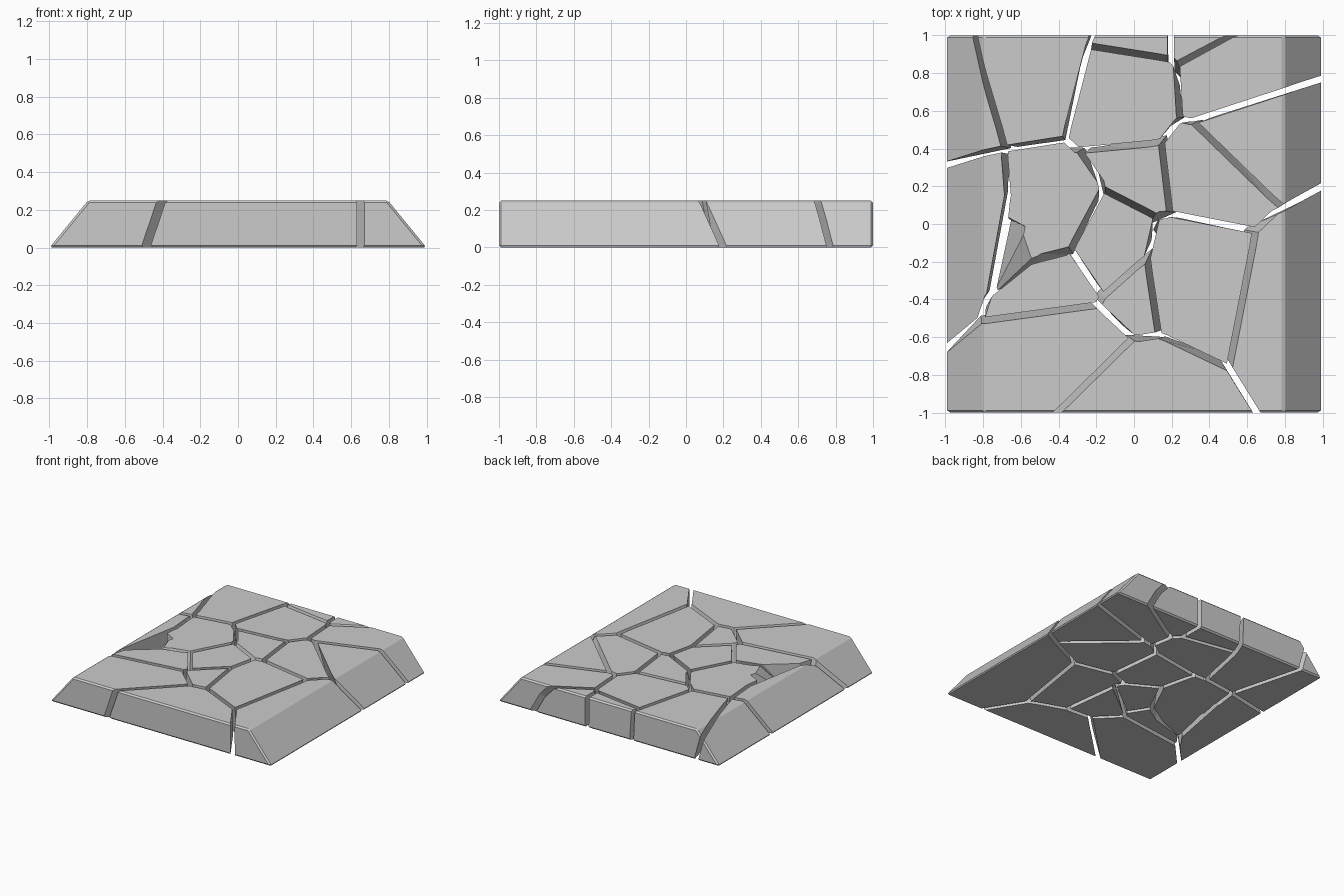
import bpy, bmesh
from mathutils import Vector

if "Cube" in bpy.data.objects:
    bpy.data.objects.remove(bpy.data.objects["Cube"])

H, GAP, OVER = 0.25, 0.017, 0.15

# Crack junctions: top x, top y, bottom x, bottom y
J = {
    1: (-.685, .40, -.63, .39), 3: (-.67, .15, -.65, .18),
    4: (-.765, -.37, -.75, -.36), 5: (-.815, -.515, -.82, -.47),
    6: (-.335, -.135, -.31, -.17), 7: (-.165, .185, -.17, .12),
    8: (.115, .04, .08, -.02), 9: (.19, .055, .24, .05),
    10: (.145, .435, .19, .49), 11: (.245, .555, .29, .56),
    12: (.31, .545, .37, .57), 13: (.79, .085, .87, .13),
    14: (.645, -.035, .57, -.02), 15: (.505, -.765, .46, -.69),
    16: (.13, -.59, .17, -.58), 17: (-.005, -.605, -.05, -.57),
    18: (-.19, -.43, -.23, -.39), 19: (-.165, -.385, -.20, -.34),
    20: (.07, -.18, .11, -.10), 21: (-.365, .45, -.35, .43),
    22: (-.29, .39, -.25, .42), 23: (-.24, .945, -.255, .88),
    24: (.195, .875, .20, .80), 25: (.225, .845, .26, .74),
}
# Chipped corner of the middle-left stone
J.update({
    'p': (-.685, .03, -.68, .03), 'q': (-.52, -.19, -.48, -.27),
    'r': (-.60, -.07, -.75, -.36),
})
# Crack ends and corners outside the slab
J.update({
    'b1': (-.92, 1.2, -.85, 1.2), 'b2': (-1.2, .29, -1.2, .27),
    'b3': (-1.2, -.88, -1.2, -.87), 'b4': (.775, -1.2, .775, -1.2),
    'b5': (-.61, -1.2, -.695, -1.2), 'b6': (-.235, 1.2, -.14, 1.2),
    'b7': (.195, 1.2, .195, 1.2), 'b8': (.86, 1.2, 1.0, 1.2),
    'b9': (1.2, .835, 1.2, .835), 'b10': (1.2, .31, 1.2, .31),
    'c1': (-1.2, -1.2, -1.2, -1.2), 'c2': (1.2, -1.2, 1.2, -1.2),
    'c3': (1.2, 1.2, 1.2, 1.2), 'c4': (-1.2, 1.2, -1.2, 1.2),
})

# Stones, each a counter-clockwise loop of junctions
STONES = {
    'corner_stone_back_left': ['b2', 1, 'b1', 'c4'],
    'stone_back_left': [1, 21, 23, 'b6', 'b1'],
    'stone_back_inner': [21, 22, 10, 11, 25, 24, 23],
    'stone_back_edge': [23, 24, 'b7', 'b6'],
    'stone_back_wedge': [24, 25, 'b8', 'b7'],
    'corner_stone_back_right': [11, 12, 'b9', 'c3', 'b8', 25],
    'stone_right_edge': [13, 'b10', 'b9', 12],
    'stone_right_inner': [9, 14, 13, 12, 11, 10],
    'corner_stone_front_right': ['b4', 'c2', 'b10', 13, 14, 15],
    'stone_front_inner': [16, 15, 14, 9, 8, 20],
    'stone_front_edge': ['b5', 'b4', 15, 16, 17],
    'corner_stone_front_left': ['b3', 'c1', 'b5', 17, 18, 5],
    'stone_left_wedge': [5, 18, 19, 6, 'q', 4],
    'stone_small': [18, 17, 16, 20, 19],
    'stone_center': [19, 20, 8, 7, 6],
    'stone_center_back': [7, 8, 9, 10, 22],
    'stone_left_inner': ['q', 6, 7, 22, 21, 1, 3, 'p', 'r'],
    'stone_left_edge': ['b3', 5, 4, 3, 1, 'b2'],
}


def inset(pts, d):
    """Move every edge of a counter-clockwise loop inward by d."""
    out = []
    for i, p in enumerate(pts):
        e1 = (p - pts[i - 1]).normalized()
        e2 = (pts[(i + 1) % len(pts)] - p).normalized()
        n1, n2 = Vector((-e1.y, e1.x)), Vector((-e2.y, e2.x))
        out.append(p + (n1 + n2) * d / max(1 + n1.dot(n2), 0.3))
    return out


def prism(name, low, high, z0, z1, bevel=0):
    bm = bmesh.new()
    a = [bm.verts.new((p.x, p.y, z0)) for p in low]
    b = [bm.verts.new((p.x, p.y, z1)) for p in high]
    n = len(a)
    bm.faces.new(a[::-1])
    bm.faces.new(b)
    walls = [bm.faces.new((a[i], a[(i + 1) % n], b[(i + 1) % n], b[i])) for i in range(n)]
    if bevel:
        bmesh.ops.bevel(bm, geom=bm.edges[:], offset=bevel, segments=1,
                        affect='EDGES', clamp_overlap=True)
    else:
        bmesh.ops.triangulate(bm, faces=walls)
    bmesh.ops.recalc_face_normals(bm, faces=bm.faces[:])
    me = bpy.data.meshes.new(name)
    bm.to_mesh(me)
    bm.free()
    ob = bpy.data.objects.new(name, me)
    bpy.context.collection.objects.link(ob)
    return ob


# Whole slab with two sloped sides, used to trim the stones
def rect(w):
    return [Vector((sx * w, sy)) for sx, sy in ((-1, -1), (1, -1), (1, 1), (-1, 1))]


slab = prism('slab_trim', rect(1.0), rect(0.795), 0, H, bevel=0.012)
slab.hide_render = True

# Cracked stones
for name, loop in STONES.items():
    top = inset([Vector(J[k][:2]) for k in loop], GAP)
    bot = inset([Vector(J[k][2:]) for k in loop], GAP)
    high = [t + (t - b) * OVER for t, b in zip(top, bot)]
    low = [b + (b - t) * OVER for t, b in zip(top, bot)]
    ob = prism(name, low, high, -H * OVER, H * (1 + OVER))
    mod = ob.modifiers.new('trim', 'BOOLEAN')
    mod.operation, mod.solver, mod.object = 'INTERSECT', 'EXACT', slab
    dg = bpy.context.evaluated_depsgraph_get()
    trimmed = bpy.data.meshes.new_from_object(ob.evaluated_get(dg))
    ob.modifiers.clear()
    ob.data = trimmed

bpy.data.objects.remove(slab)
